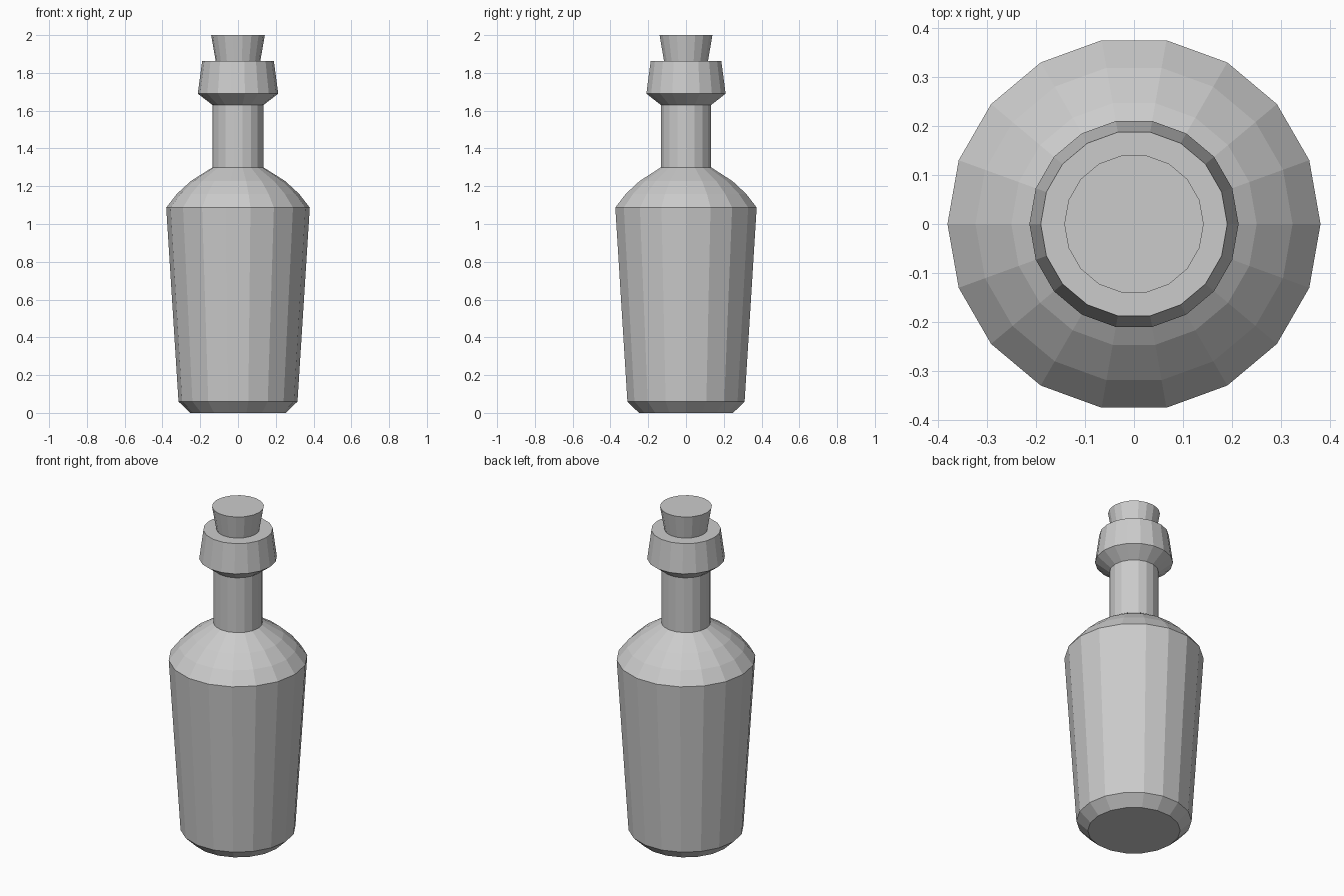
import bpy, bmesh
from math import cos, sin, tau

if "Cube" in bpy.data.objects:
    bpy.data.objects.remove(bpy.data.objects["Cube"])

SIDES = 18


def lathe(name, profile):
    """Closed flat-faced solid turned from (radius, height) points."""
    bm = bmesh.new()
    rings = [[bm.verts.new((r * cos(tau * i / SIDES), r * sin(tau * i / SIDES), z))
              for i in range(SIDES)] for r, z in profile]
    for lower, upper in zip(rings, rings[1:]):
        for i in range(SIDES):
            j = (i + 1) % SIDES
            bm.faces.new((lower[i], lower[j], upper[j], upper[i]))
    bm.faces.new(rings[0][::-1])
    bm.faces.new(rings[-1])
    mesh = bpy.data.meshes.new(name)
    bm.to_mesh(mesh)
    bm.free()
    obj = bpy.data.objects.new(name, mesh)
    bpy.context.collection.objects.link(obj)
    return obj


# Bottle: bevelled foot, tapered body, rounded shoulder, neck and flared lip
lathe("bottle", [
    (0.253, 0.0), (0.315, 0.06), (0.38, 1.087),
    (0.323, 1.16), (0.25, 1.227), (0.135, 1.30),
    (0.135, 1.63), (0.213, 1.69), (0.19, 1.862),
])

# Stopper: tapered cork seated in the lip
lathe("cork", [(0.115, 1.84), (0.118, 1.862), (0.142, 2.0)])
